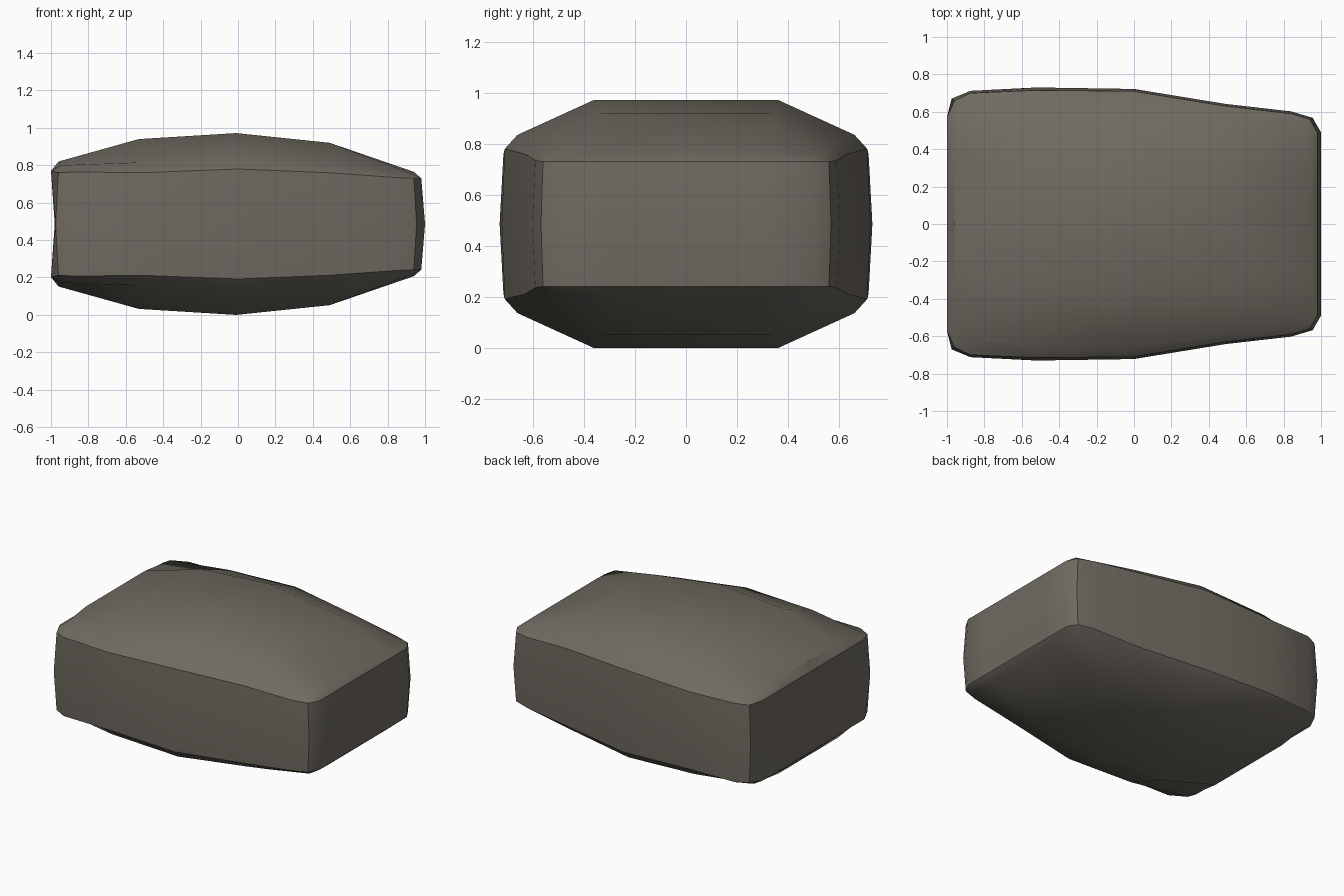
import bpy, bmesh

if "Cube" in bpy.data.objects:
    bpy.data.objects.remove(bpy.data.objects["Cube"])

MID = 0.486  # height of the stone's horizontal symmetry plane

# Cross-sections along x: crown, shoulder, rim (x, y, z) and belly (x, y) at mid height
stations = [
    [(-1.00, .33, .77), (-1.00, .57, .77), (-.96, .66, .76), (-.975, .67, MID)],
    [(-.96, .33, .82), (-.945, .59, .80), (-.875, .70, .765), (-.875, .712, MID)],
    [(-.53, .35, .94), (-.53, .66, .815), (-.52, .715, .76), (-.52, .73, MID)],
    [(-.01, .36, .972), (-.01, .66, .835), (0, .71, .78), (0, .722, MID)],
    [(.49, .33, .92), (.49, .59, .80), (.49, .63, .76), (.49, .642, MID)],
    [(.94, .31, .765), (.93, .53, .755), (.84, .59, .735), (.84, .602, MID)],
    [(.98, .30, .73), (.98, .49, .73), (.94, .56, .73), (.955, .568, MID)],
]

bm = bmesh.new()


def vert(x, y, z):
    return bm.verts.new((x, y, z - MID))


# Quarter shell: crown, shoulder and side
rows = []
for pts in stations:
    x, _, z = pts[0]
    rows.append([vert(x, 0, z)] + [vert(*p) for p in pts])
for a, b in zip(rows, rows[1:]):
    for i in range(4):
        bm.faces.new((a[i], b[i], b[i + 1], a[i + 1]))

# End faces, left slightly hollow and right slightly bulged
for row, side in ((rows[0], -1), (rows[-1], 1)):
    low = [vert(v.co.x + 0.02, v.co.y, MID) for v in row[:3]] + [row[4]]
    for i in range(3):
        quad = [low[i], low[i + 1], row[i + 1], row[i]]
        bm.faces.new(quad if side > 0 else quad[::-1])

mesh = bpy.data.meshes.new("stone_block")
bm.to_mesh(mesh)
bm.free()
stone = bpy.data.objects.new("stone_block", mesh)
stone.location.z = MID
bpy.context.collection.objects.link(stone)

mat = bpy.data.materials.new("stone")
mat.diffuse_color = (0.16, 0.145, 0.12, 1)
mat.use_nodes = True
mat.node_tree.nodes["Principled BSDF"].inputs["Base Color"].default_value = mat.diffuse_color
mesh.materials.append(mat)

# Soft top, sharp rim
bpy.context.view_layer.objects.active = stone
stone.select_set(True)
bpy.ops.object.shade_smooth_by_angle(angle=0.57)

# Mirror front/back and top/bottom
mod = stone.modifiers.new("mirror", 'MIRROR')
mod.use_axis = (False, True, True)
mod.merge_threshold = 0.001
